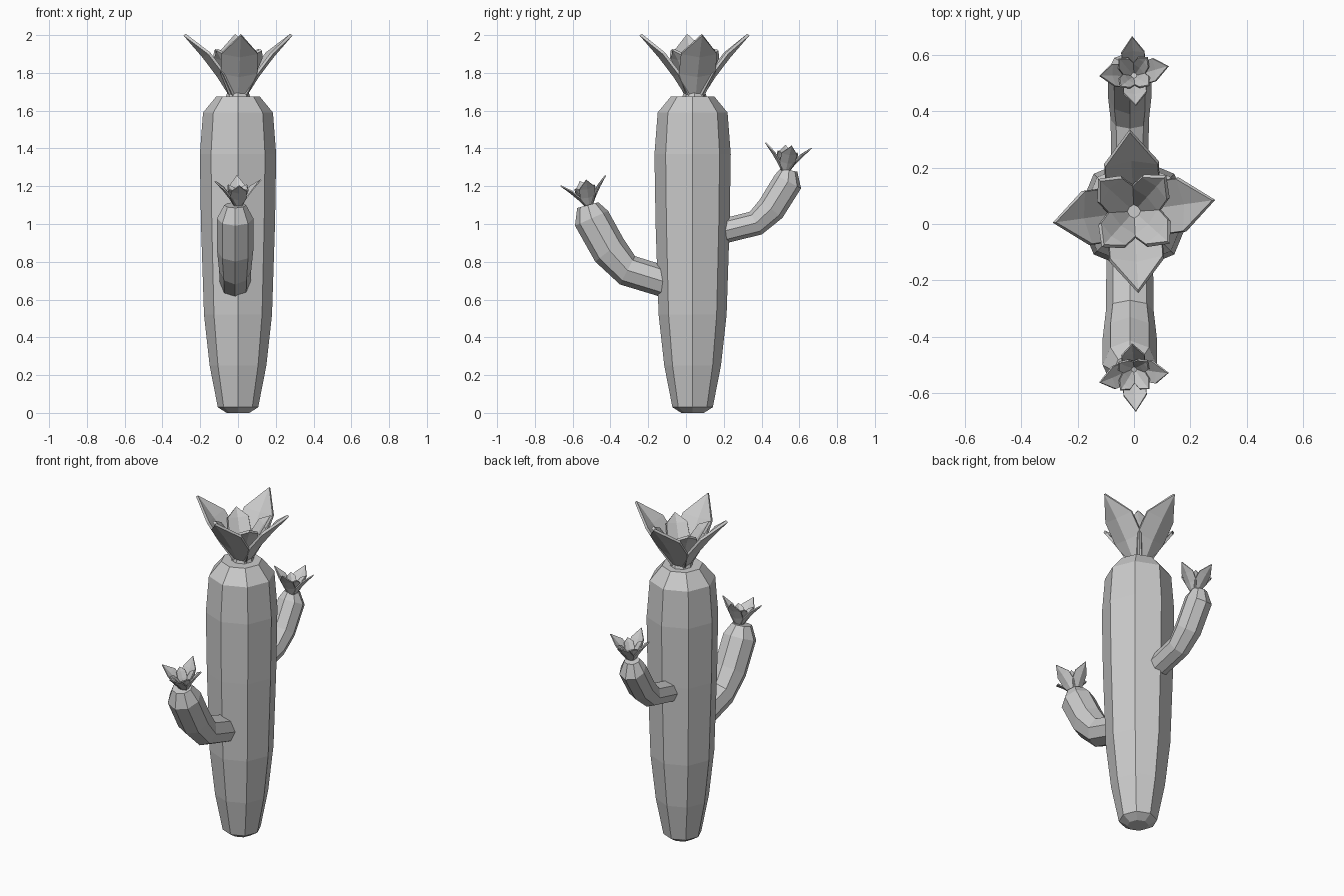
import bpy, math
from mathutils import Vector, Matrix

if "Cube" in bpy.data.objects:
    bpy.data.objects.remove(bpy.data.objects["Cube"])

SIDES = 8


def make_object(name, verts, faces):
    mesh = bpy.data.meshes.new(name)
    mesh.from_pydata(verts, [], faces)
    mesh.update()
    ob = bpy.data.objects.new(name, mesh)
    bpy.context.collection.objects.link(ob)
    return ob


def sweep(name, stations, x0):
    """Eight-sided tube; stations are (y, z, radius, tilt towards +y in degrees)."""
    verts, faces = [], []
    for y, z, r, tilt in stations:
        t = math.radians(tilt)
        across = Vector((0, math.cos(t), -math.sin(t)))
        for i in range(SIDES):
            a = math.tau * i / SIDES
            verts.append(Vector((x0, y, z)) + Vector((1, 0, 0)) * r * math.cos(a)
                         + across * r * math.sin(a))
    for k in range(len(stations) - 1):
        for i in range(SIDES):
            j = (i + 1) % SIDES
            a, b = k * SIDES, (k + 1) * SIDES
            faces.append((a + i, a + j, b + j, b + i))
    faces.append(tuple(reversed(range(SIDES))))
    last = (len(stations) - 1) * SIDES
    faces.append(tuple(range(last, last + SIDES)))
    return make_object(name, verts, faces)


# petal stations: distance from axis, height, half width
OUTER = [(0.035, 0.0, 0.045), (0.105, 0.11, 0.095), (0.185, 0.215, 0.095), (0.285, 0.33, 0)]
INNER = [(0.02, 0.01, 0.03), (0.075, 0.12, 0.065), (0.125, 0.20, 0.06), (0.165, 0.25, 0)]


def flower(name, base, scale, tilt):
    """Four large outer petals, four small inner ones and a short neck."""
    place = (Matrix.Translation(base) @ Matrix.Rotation(math.radians(-tilt), 4, 'X')
             @ Matrix.Scale(scale, 4))
    verts, faces = [], []
    petals = [(a, OUTER) for a in (8, 93, 188, 273)] + [(a, INNER) for a in (48, 138, 228, 318)]
    for angle, shape in petals:
        m = place @ Matrix.Rotation(math.radians(angle), 4, 'Z')
        n = len(verts)
        for r, z, w in shape[:-1]:
            cup = 0.18 * w
            verts += [m @ Vector((r - cup, -w, z + cup)), m @ Vector((r, 0, z)),
                      m @ Vector((r - cup, w, z + cup))]
        verts.append(m @ Vector((shape[-1][0], 0, shape[-1][1])))
        for k in (n, n + 3):
            faces += [(k, k + 3, k + 4, k + 1), (k + 1, k + 4, k + 5, k + 2)]
        faces += [(n + 6, n + 9, n + 7), (n + 7, n + 9, n + 8)]
    ob = make_object(name + "_petals", verts, faces)
    mod = ob.modifiers.new("thickness", 'SOLIDIFY')
    mod.thickness = 0.015 * scale
    mod.offset = 0
    # neck
    bpy.ops.mesh.primitive_cone_add(vertices=SIDES, radius1=0.075, radius2=0.055, depth=0.06)
    neck = bpy.context.object
    neck.name = name + "_neck"
    neck.matrix_world = place


# trunk
CY = 0.035
trunk = [(0.0, 0.06), (0.03, 0.107), (0.25, 0.15), (0.52, 0.18), (1.0, 0.196),
         (1.37, 0.202), (1.59, 0.185), (1.675, 0.115)]
sweep("trunk", [(CY, z, r, 0) for z, r in trunk], 0.0)

# arms
sweep("front_arm", [(-0.10, 0.69, 0.082, -72), (-0.31, 0.755, 0.085, -62),
                    (-0.405, 0.86, 0.096, -38), (-0.50, 1.03, 0.096, -24),
                    (-0.52, 1.10, 0.058, -15)], -0.015)
sweep("back_arm", [(0.17, 0.955, 0.065, 78), (0.37, 1.005, 0.068, 62),
                   (0.45, 1.08, 0.077, 38), (0.54, 1.225, 0.078, 28),
                   (0.545, 1.285, 0.045, 10)], -0.015)

# flowers
flower("top_flower", (0, 0.045, 1.672), 1.0, 0)
flower("front_arm_flower", (0, -0.513, 1.092), 0.43, -13)
flower("back_arm_flower", (0, 0.525, 1.275), 0.43, 7)
